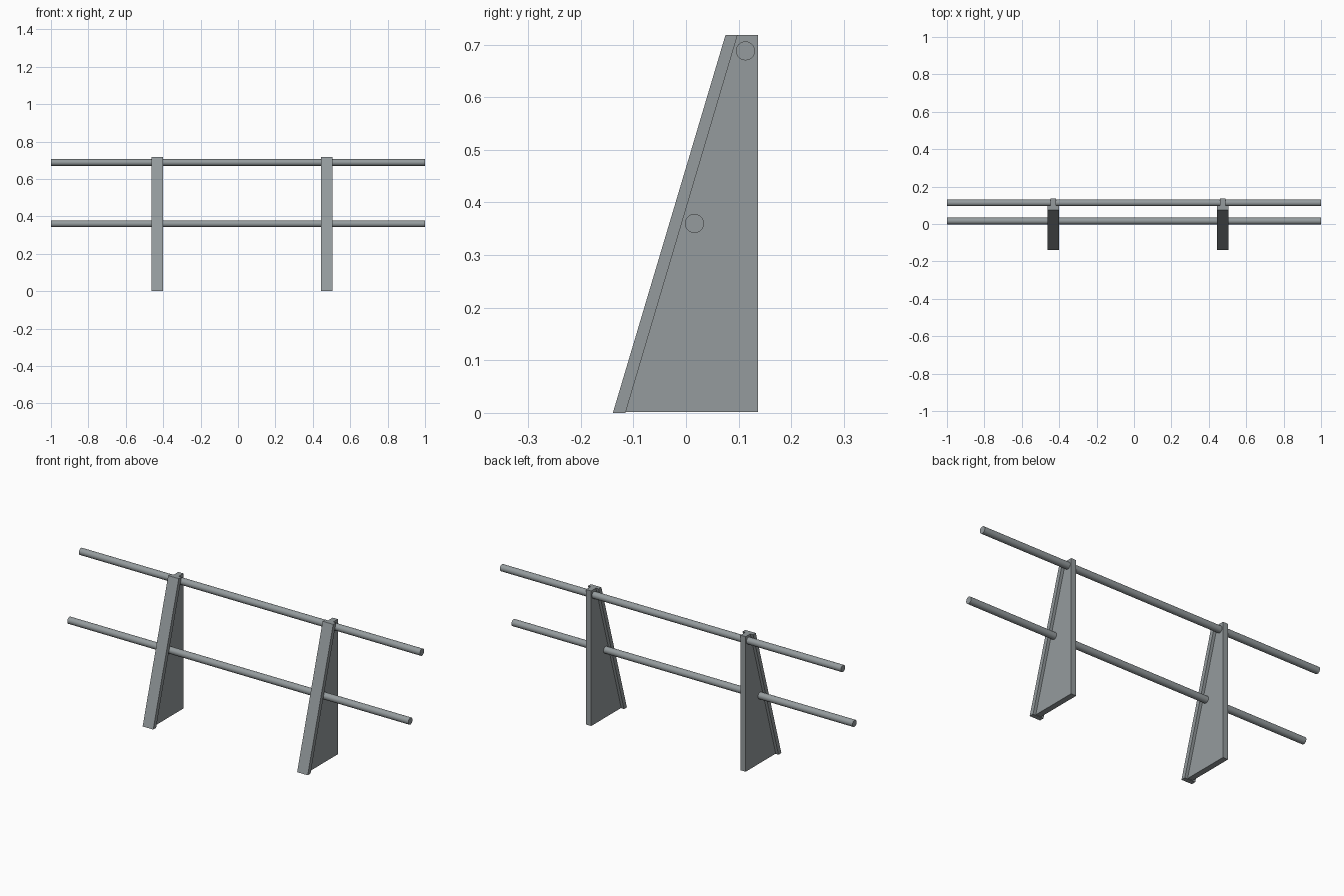
import bpy, bmesh
from math import radians, pi

cube = bpy.data.objects.get("Cube")
if cube:
    bpy.data.objects.remove(cube, do_unlink=True)

# One painted steel colour for everything
STEEL = (0.30, 0.33, 0.34, 1)
steel = bpy.data.materials.new("grey_steel")
steel.use_nodes = True
steel.diffuse_color = STEEL
steel.node_tree.nodes["Principled BSDF"].inputs["Base Color"].default_value = STEEL


def plate(name, profile, x, width):
    """Extrude a (y, z) side profile along x, centred on x."""
    bm = bmesh.new()
    face = bm.faces.new([bm.verts.new((x - width / 2, y, z)) for y, z in profile])
    grown = bmesh.ops.extrude_face_region(bm, geom=[face])["geom"]
    moved = [g for g in grown if isinstance(g, bmesh.types.BMVert)]
    bmesh.ops.translate(bm, verts=moved, vec=(width, 0, 0))
    bmesh.ops.recalc_face_normals(bm, faces=bm.faces)
    mesh = bpy.data.meshes.new(name)
    bm.to_mesh(mesh)
    bm.free()
    mesh.materials.append(steel)
    obj = bpy.data.objects.new(name, mesh)
    bpy.context.collection.objects.link(obj)


def rail(name, y, z, radius=0.018):
    """Round bar running the full length."""
    bpy.ops.mesh.primitive_cylinder_add(vertices=32, radius=radius, depth=2,
                                        location=(0, y, z), rotation=(0, pi / 2, 0))
    obj = bpy.context.object
    obj.name = name
    obj.data.materials.append(steel)
    bpy.ops.object.shade_smooth_by_angle(angle=radians(40))


TOP = 0.718
flange = [(-0.139, 0), (-0.115, 0), (0.098, TOP), (0.075, TOP)]
web = [(-0.122, 0.002), (0.137, 0.002), (0.137, TOP), (0.091, TOP)]

# Two T-section posts: sloping front flange with a tapered web behind
for side, x in (("right", -0.431), ("left", 0.475)):
    plate(side + "_post_flange", flange, x, 0.062)
    plate(side + "_post_web", web, x, 0.03)

# Two rails passing through the posts
rail("upper_rail", 0.113, 0.688)
rail("lower_rail", 0.016, 0.36)
